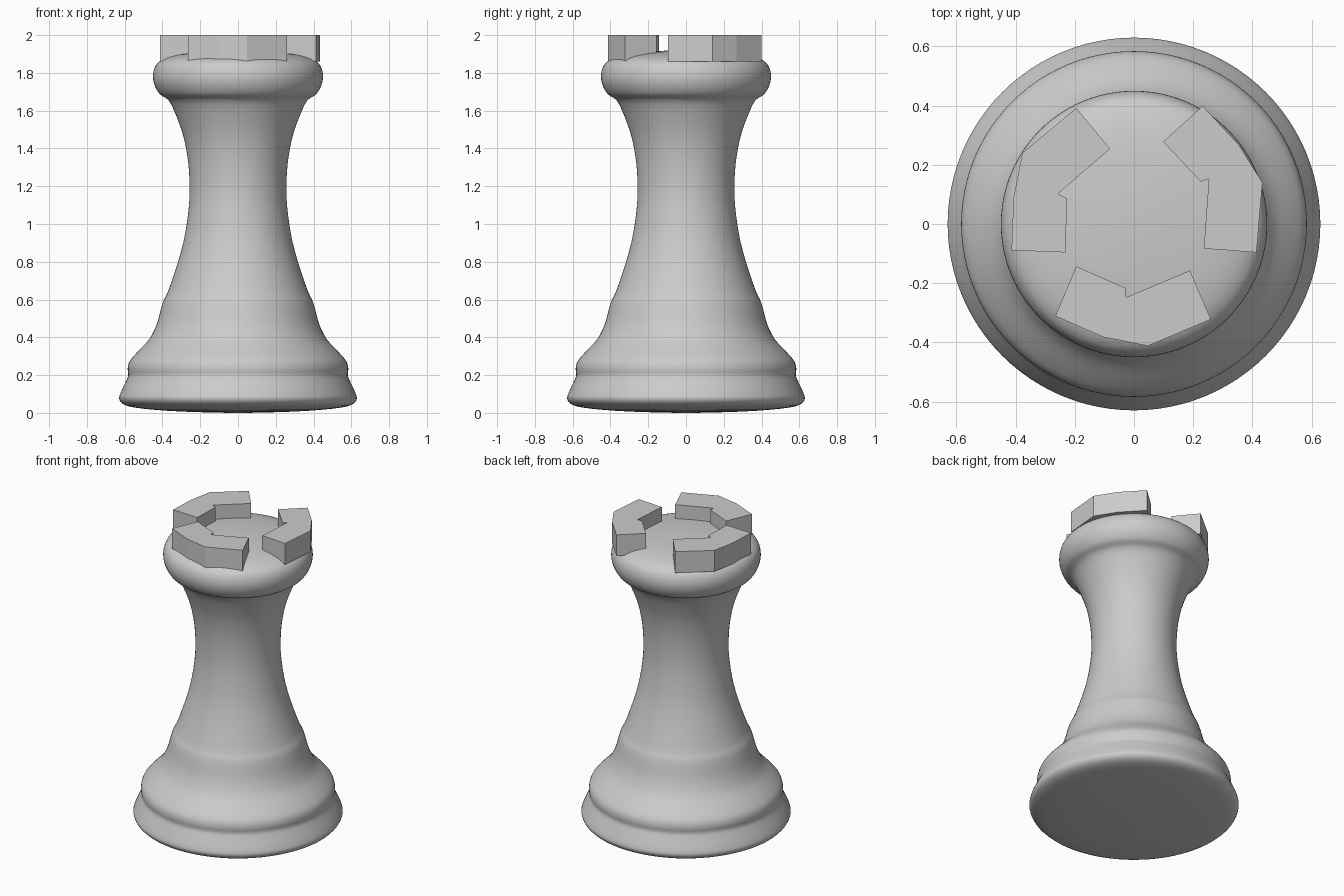
import bpy, bmesh, math
from mathutils import Vector

if "Cube" in bpy.data.objects:
    bpy.data.objects.remove(bpy.data.objects["Cube"])

SEGMENTS = 96


def finish(bm, name):
    bmesh.ops.recalc_face_normals(bm, faces=bm.faces)
    mesh = bpy.data.meshes.new(name)
    bm.to_mesh(mesh)
    bm.free()
    obj = bpy.data.objects.new(name, mesh)
    bpy.context.collection.objects.link(obj)
    return obj


def smooth_path(points, steps=3):
    """Catmull-Rom curve through (radius, height) points."""
    p = [Vector(q) for q in points]
    p = [p[0]] + p + [p[-1]]
    out = []
    for i in range(1, len(p) - 2):
        a, b, c, d = p[i - 1:i + 3]
        for k in range(steps):
            t = k / steps
            out.append(0.5 * (2 * b + (c - a) * t + (2 * a - 5 * b + 4 * c - d) * t ** 2
                              + (3 * b - a - 3 * c + d) * t ** 3))
    return out + [p[-1]]


def lathe(name, points):
    bm = bmesh.new()
    rings = []
    for r, z in smooth_path(points):
        rings.append([bm.verts.new((r * math.cos(a), r * math.sin(a), z))
                      for a in (2 * math.pi * i / SEGMENTS for i in range(SEGMENTS))])
    for lo, hi in zip(rings, rings[1:]):
        for i in range(SEGMENTS):
            j = (i + 1) % SEGMENTS
            bm.faces.new((lo[i], lo[j], hi[j], hi[i]))
    bm.faces.new(rings[0][::-1])
    bm.faces.new(rings[-1])
    for f in bm.faces:
        f.smooth = True
    return finish(bm, name)


def prism(name, outline, z0, z1):
    bm = bmesh.new()
    face = bm.faces.new([bm.verts.new((x, y, z0)) for x, y in outline])
    top = bmesh.ops.extrude_face_region(bm, geom=[face], use_keep_orig=True)["geom"]
    bmesh.ops.translate(bm, vec=(0, 0, z1 - z0),
                        verts=[v for v in top if isinstance(v, bmesh.types.BMVert)])
    return finish(bm, name)


# Turned body: rounded foot, flared base, waisted shaft, bulging domed head
lathe("turned_body", [
    (0.045, 0.0), (0.30, 0.007), (0.50, 0.022), (0.595, 0.04), (0.628, 0.07),
    (0.622, 0.105), (0.592, 0.17), (0.581, 0.20), (0.584, 0.235), (0.573, 0.275),
    (0.53, 0.325), (0.47, 0.39), (0.43, 0.47), (0.408, 0.55), (0.394, 0.595),
    (0.372, 0.64), (0.33, 0.76), (0.29, 0.90), (0.266, 1.04), (0.256, 1.17),
    (0.263, 1.32), (0.288, 1.46), (0.33, 1.58), (0.368, 1.655), (0.412, 1.685),
    (0.44, 1.73), (0.45, 1.78), (0.44, 1.83), (0.41, 1.865), (0.35, 1.89),
    (0.25, 1.907), (0.12, 1.917), (0.045, 1.92)])

# Three uneven battlement blocks on the head
blocks = {
    "front_battlement": [(-0.195, -0.143), (-0.027, -0.217), (-0.027, -0.248), (0.189, -0.157),
                         (0.26, -0.322), (0.047, -0.412), (-0.104, -0.382), (-0.266, -0.311)],
    "left_battlement": [(-0.195, 0.392), (-0.081, 0.254), (-0.256, 0.103), (-0.226, 0.086),
                        (-0.232, -0.096), (-0.414, -0.089), (-0.407, 0.09), (-0.377, 0.241)],
    "right_battlement": [(0.232, 0.399), (0.098, 0.278), (0.226, 0.143), (0.253, 0.153),
                         (0.236, -0.083), (0.414, -0.096), (0.434, 0.14), (0.354, 0.268)],
}
for name, outline in blocks.items():
    prism(name, outline, 1.86, 2.0)
